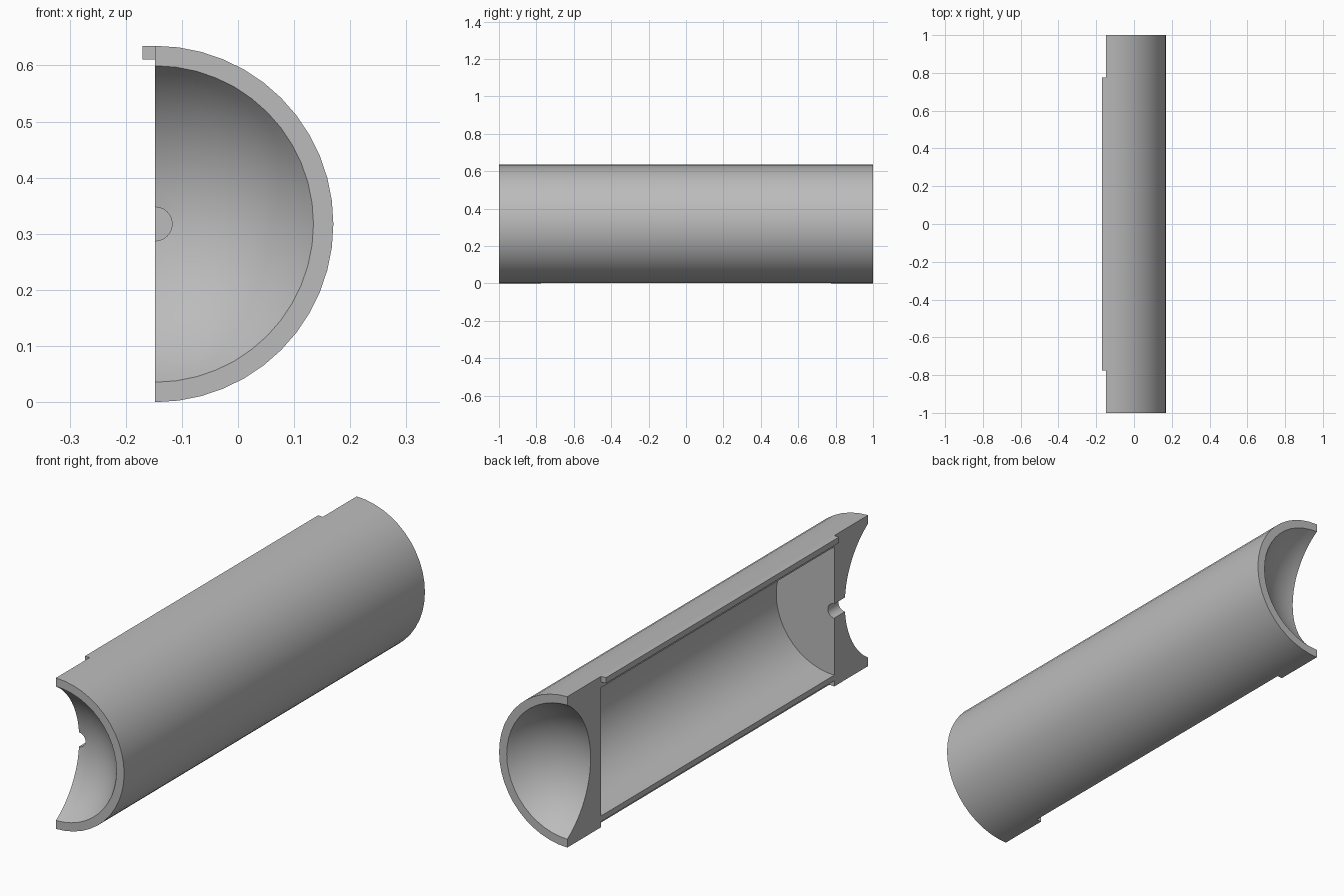
import bpy, bmesh, math
from mathutils import Vector, Matrix

cube = bpy.data.objects.get("Cube")
if cube:
    bpy.data.objects.remove(cube, do_unlink=True)

R, MOUTH, BORE, HOLE = 0.3175, 0.282, 0.27, 0.03   # radii
HALF, CAVITY, DEPTH = 1.0, 0.775, 0.155            # lengths along y
AXIS_X = -0.1475
LIP, LIP_H = 0.0225, 0.024
SEGMENTS, DISH_STEPS = 24, 12

grey = bpy.data.materials.new("plain_grey")
grey.use_nodes = True
grey.diffuse_color = (0.5, 0.5, 0.5, 1)
grey.node_tree.nodes["Principled BSDF"].inputs["Base Color"].default_value = (0.5, 0.5, 0.5, 1)


def add_object(name, bm):
    bmesh.ops.recalc_face_normals(bm, faces=bm.faces)
    mesh = bpy.data.meshes.new(name)
    bm.to_mesh(mesh)
    bm.free()
    mesh.materials.append(grey)
    obj = bpy.data.objects.new(name, mesh)
    bpy.context.collection.objects.link(obj)
    return obj


def add_box(name, low, high):
    low, high = Vector(low), Vector(high)
    bm = bmesh.new()
    bmesh.ops.create_cube(bm, size=1, matrix=Matrix.Translation((low + high) / 2)
                          @ Matrix.Diagonal((high - low).to_4d()))
    return add_object(name, bm)


def dish(inner):
    """Spherical end hollow, from the inner radius out to the mouth: (radius, y)."""
    ball = (MOUTH ** 2 + DEPTH ** 2) / (2 * DEPTH)
    a0, a1 = math.asin(inner / ball), math.asin(MOUTH / ball)
    angles = [a0 + (a1 - a0) * i / DISH_STEPS for i in range(DISH_STEPS + 1)]
    return [(ball * math.sin(a), HALF - DEPTH + ball * (1 - math.cos(a))) for a in angles]


# Half tube: closed wall profile turned through half a circle
profile = [(r, -y) for r, y in dish(HOLE)]
profile += [(R, -HALF), (R, HALF)] + dish(0)[::-1]
profile += [(0, CAVITY), (BORE, CAVITY), (BORE, -CAVITY), (HOLE, -CAVITY)]
bm = bmesh.new()
verts = [bm.verts.new((AXIS_X, y, R + r)) for r, y in profile]
cap = bm.faces.new(verts)
rings = bmesh.ops.spin(bm, geom=[cap], cent=(AXIS_X, 0, R), axis=(0, 1, 0),
                       angle=math.pi, steps=SEGMENTS, use_duplicate=False)
if not cap.is_valid or len([f for f in bm.faces if len(f.verts) == len(profile)]) < 2:
    bm.faces.new(verts)
bmesh.ops.remove_doubles(bm, verts=bm.verts, dist=1e-5)
half_tube = add_object("half_tube", bm)

# Rebate along the lower edge that receives the mating lip
cutter = add_box("rebate_cutter", (AXIS_X - 0.1, -CAVITY, -0.1),
                 (AXIS_X + LIP, CAVITY, LIP_H))
cutter.hide_render = True
cutter.hide_viewport = True
cut = half_tube.modifiers.new("rebate", 'BOOLEAN')
cut.operation = 'DIFFERENCE'
cut.solver = 'EXACT'
cut.object = cutter
bpy.context.view_layer.objects.active = half_tube
half_tube.select_set(True)
bpy.ops.object.modifier_apply(modifier=cut.name)
bpy.data.objects.remove(cutter, do_unlink=True)
bpy.ops.object.shade_smooth_by_angle(angle=math.radians(30))

# Locating lip along the upper edge
add_box("upper_lip", (AXIS_X - LIP, -CAVITY, 2 * R - LIP_H), (AXIS_X, CAVITY, 2 * R))
